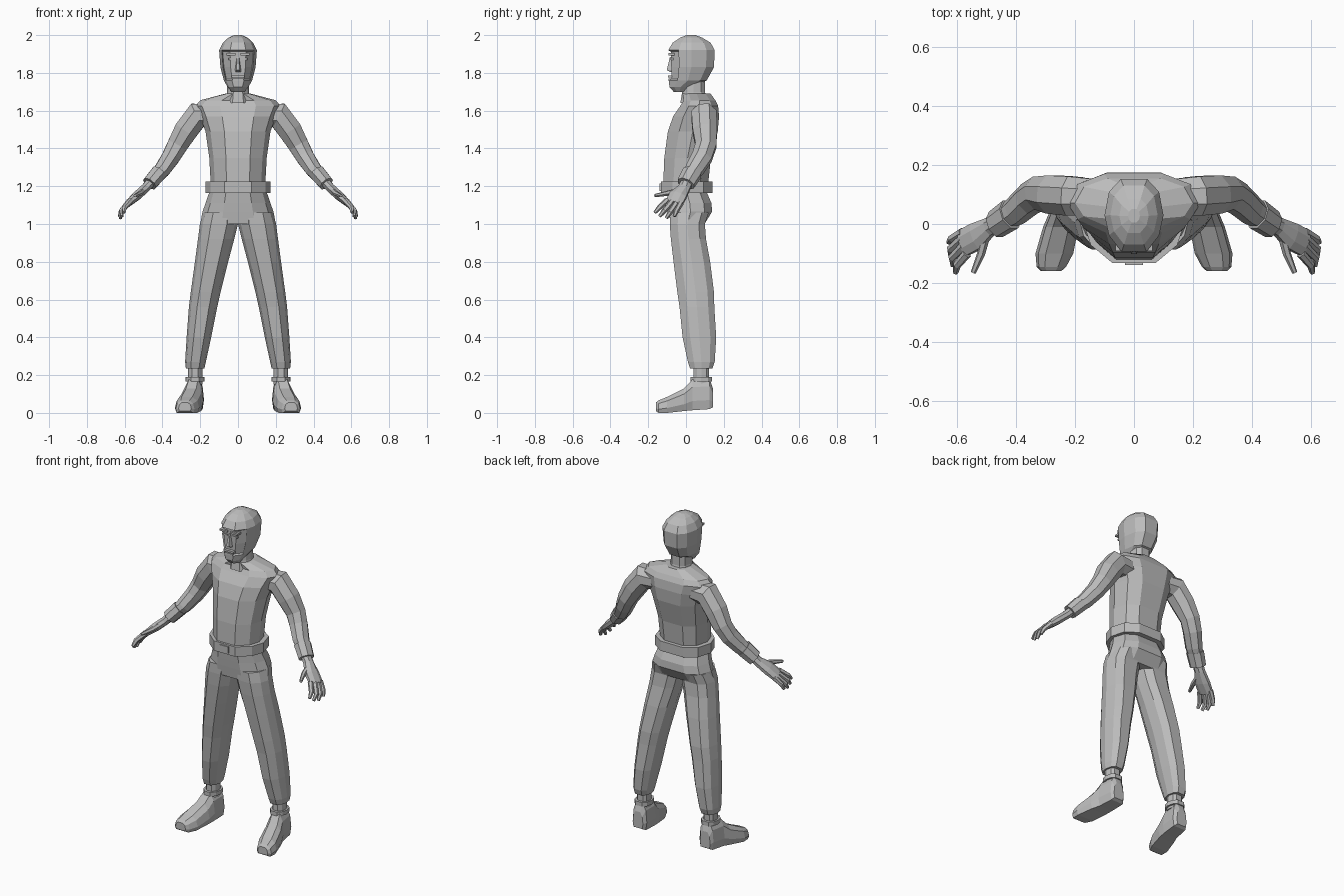
import bpy, bmesh, math
from mathutils import Vector

if "Cube" in bpy.data.objects:
    bpy.data.objects.remove(bpy.data.objects["Cube"], do_unlink=True)

grey = bpy.data.materials.new("plain_grey")
grey.use_nodes = True
colour = (.5, .5, .5, 1)
grey.diffuse_color = colour
grey.node_tree.nodes["Principled BSDF"].inputs["Base Color"].default_value = colour

# Half of a ten-sided body section, front to back
HALF = [(.42, -1), (.85, -.55), (1, 0), (.85, .65), (.45, 1)]
SECTION = HALF + [(-a, b) for a, b in reversed(HALF)]


def body_ring(height, left, right, front, back):
    cx, cy = (left + right) / 2, (front + back) / 2
    rx, ry = (right - left) / 2, (back - front) / 2
    return [Vector((cx + a * rx, cy + b * ry, height)) for a, b in SECTION]


def wide_ring(height, half_width, front, back):
    return body_ring(height, -half_width, half_width, front, back)


def tube_rings(path, sides=8, hint=(0, 1, 0)):
    """Each path entry is a point, a width along the hint and a thickness."""
    points = [Vector(entry[0]) for entry in path]
    rings = []
    for i, (point, (_, width, thick)) in enumerate(zip(points, path)):
        along = points[min(i + 1, len(points) - 1)] - points[max(i - 1, 0)]
        along.normalize()
        u = Vector(hint)
        u = (u - along * u.dot(along)).normalized()
        v = along.cross(u)
        ring = []
        for k in range(sides):
            angle = math.tau * (k + .5) / sides
            ring.append(point + u * width * math.cos(angle) + v * thick * math.sin(angle))
        rings.append(ring)
    return rings


def loft(name, rings, mirror=False, edit=None):
    bm = bmesh.new()
    loops = [[bm.verts.new(p) for p in ring] for ring in rings]
    count = len(loops[0])
    for low, high in zip(loops, loops[1:]):
        for k in range(count):
            n = (k + 1) % count
            bm.faces.new((low[k], low[n], high[n], high[k]))
    bm.faces.new(loops[0])
    bm.faces.new(loops[-1])
    bmesh.ops.recalc_face_normals(bm, faces=bm.faces)
    if edit:
        edit(bm)
    mesh = bpy.data.meshes.new(name)
    bm.to_mesh(mesh)
    bm.free()
    mesh.materials.append(grey)
    obj = bpy.data.objects.new(name, mesh)
    bpy.context.collection.objects.link(obj)
    if mirror:
        obj.modifiers.new("Mirror", "MIRROR").use_axis[0] = True
    return obj


def block(name, left, right, front, back, bottom, top, mirror=False):
    corners = [(left, front), (right, front), (right, back), (left, back)]
    return loft(name, [[Vector((x, y, z)) for x, y in corners] for z in (bottom, top)], mirror)


# Head with a sunken face framed by the hood
def sink_face(bm):
    face = [f for f in bm.faces
            if f.normal.y < -.35 and abs(f.calc_center_median().x) < .08
            and 1.745 < f.calc_center_median().z < 1.92]
    bmesh.ops.inset_region(bm, faces=face, thickness=.008, depth=0)
    for v in {v for f in face for v in f.verts}:
        v.co.y += .014


loft("head", [wide_ring(*row) for row in (
    (1.70, .035, -.065, .0),
    (1.725, .055, -.088, .03),
    (1.76, .075, -.09, .11),
    (1.83, .093, -.092, .148),
    (1.92, .1, -.094, .152),
    (1.96, .08, -.07, .13),
    (1.987, .05, -.03, .085),
    (2.0, .02, .005, .05))], edit=sink_face)

# Facial features
loft("nose", [[Vector((-w, -.07, z)), Vector((w, -.07, z)),
               Vector((w * .5, y, z)), Vector((-w * .5, y, z))]
              for z, w, y in ((1.805, .018, -.085), (1.815, .018, -.102), (1.885, .008, -.085))])
block("eye", .018, .05, -.083, -.06, 1.868, 1.878, True)
block("brow", .012, .062, -.092, -.06, 1.893, 1.904, True)
block("upper_lip", -.035, .035, -.094, -.06, 1.775, 1.787)
block("lower_lip", -.028, .028, -.092, -.06, 1.758, 1.769)

loft("neck", [wide_ring(*row) for row in (
    (1.64, .07, -.03, .115), (1.70, .058, -.02, .1), (1.78, .055, -.015, .1))])

# Shirt body
loft("shirt", [wide_ring(*row) for row in (
    (1.22, .145, -.12, .118),
    (1.35, .152, -.115, .132),
    (1.49, .172, -.096, .168),
    (1.57, .2, -.068, .175),
    (1.625, .225, -.03, .17),
    (1.655, .2, -.012, .155),
    (1.69, .068, -.018, .13))])

# Sleeve, cuff and hand
loft("sleeve", tube_rings([
    ((.12, .09, 1.575), .065, .06),
    ((.215, .095, 1.575), .072, .075),
    ((.276, .1, 1.495), .07, .068),
    ((.322, .105, 1.415), .06, .058),
    ((.355, .085, 1.355), .058, .052),
    ((.4, .045, 1.288), .052, .046),
    ((.445, .015, 1.24), .04, .036)]), True)
loft("cuff", tube_rings([
    ((.418, .033, 1.272), .055, .046), ((.468, -.001, 1.213), .05, .042)]), True)
loft("palm", tube_rings([
    ((.44, .016, 1.245), .032, .026),
    ((.49, -.01, 1.19), .034, .026),
    ((.535, -.042, 1.15), .05, .026),
    ((.582, -.066, 1.108), .05, .018)]), True)
fingers = {
    "index_finger": ((.566, -.1, 1.125), (.6, -.14, 1.088), (.605, -.165, 1.06)),
    "middle_finger": ((.578, -.075, 1.118), (.617, -.115, 1.07), (.614, -.14, 1.04)),
    "ring_finger": ((.582, -.05, 1.112), (.622, -.085, 1.06), (.622, -.105, 1.03)),
    "little_finger": ((.582, -.028, 1.11), (.618, -.05, 1.07), (.628, -.062, 1.04)),
    "thumb": ((.5, -.03, 1.178), (.518, -.1, 1.162), (.545, -.165, 1.15)),
}
for name, joints in fingers.items():
    loft(name, tube_rings([(p, r, r) for p, r in zip(joints, (.016, .014, .009))],
                          6, (1, 0, .3)), True)

# Belt and buckle
loft("belt", [wide_ring(z, .172, -.133, .14) for z in (1.165, 1.225)])
block("buckle", -.03, .03, -.139, -.12, 1.175, 1.215)

# Trousers
loft("trouser_seat", [wide_ring(*row) for row in (
    (1.0, .2, -.082, .098),
    (1.065, .188, -.09, .138),
    (1.11, .172, -.095, .135),
    (1.18, .148, -.102, .105))])
loft("trouser_leg", [body_ring(*row) for row in (
    (.235, .178, .276, .022, .14),
    (.27, .17, .28, .01, .152),
    (.4, .142, .272, -.018, .16),
    (.56, .11, .26, -.034, .15),
    (.64, .092, .25, -.046, .148),
    (.8, .052, .228, -.066, .128),
    (.92, .02, .212, -.08, .106),
    (1.0, .0, .202, -.086, .1),
    (1.06, .0, .185, -.086, .12))], True)

# Ankle, collar and shoe
loft("ankle", [body_ring(z, .188, .266, .04, .122) for z in (.15, .26)], True)
loft("shoe_collar", [body_ring(z, .178, .277, .024, .137) for z in (.165, .19)], True)


def shoe_ring(y, centre, half, bottom, top):
    outline = ((-.85, 0), (.85, 0), (1, .3), (.85, .75), (.45, 1), (-.45, 1), (-.85, .75), (-1, .3))
    return [Vector((centre + a * half, y, bottom + b * (top - bottom))) for a, b in outline]


loft("shoe", [shoe_ring(*row) for row in (
    (.142, .23, .035, .03, .13),
    (.125, .228, .048, .02, .18),
    (.035, .236, .053, .014, .178),
    (-.01, .248, .06, .01, .13),
    (-.1, .27, .064, .0, .085),
    (-.145, .28, .05, .0, .066),
    (-.16, .281, .034, .01, .055))], True)
